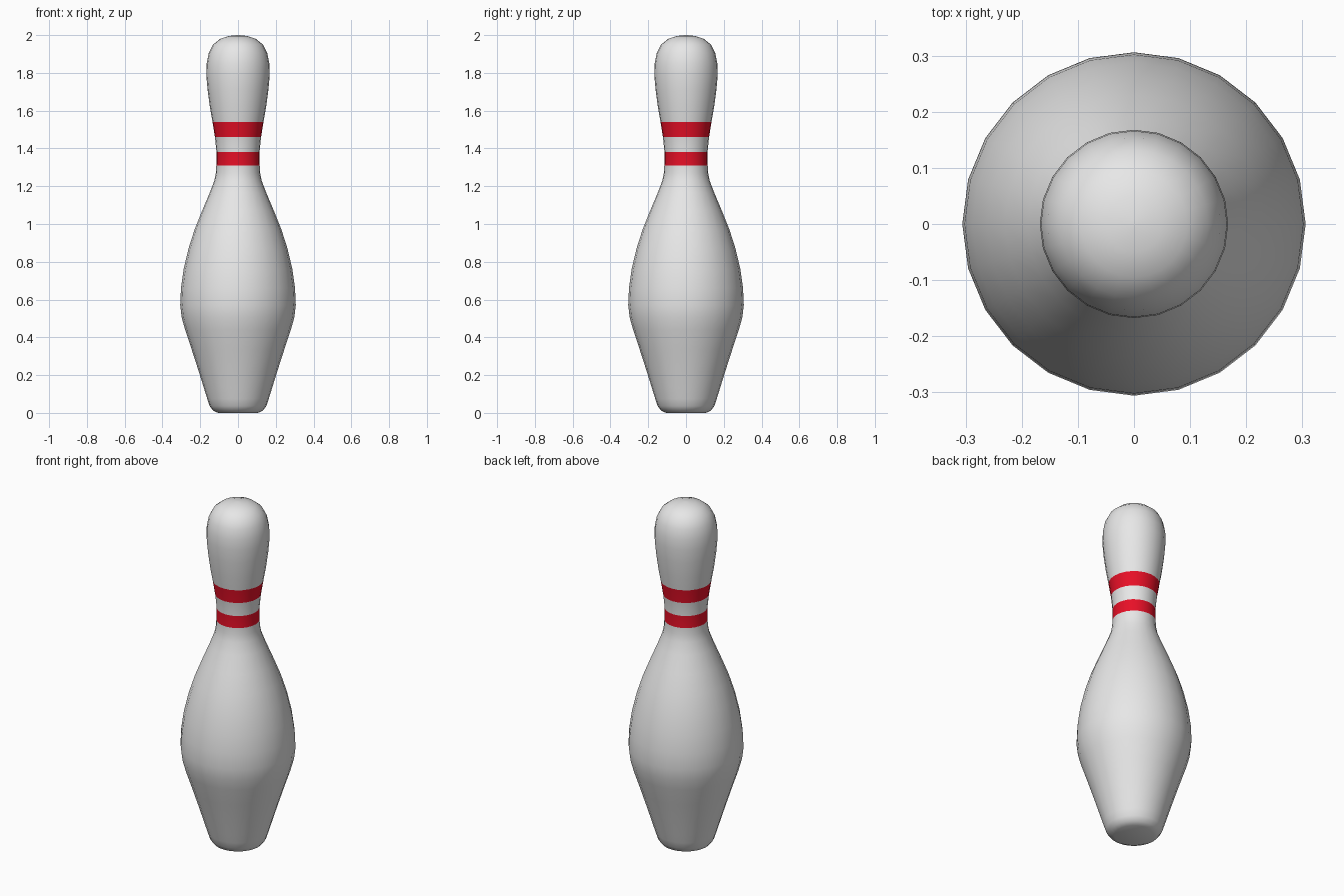
import bpy, bmesh, math

if "Cube" in bpy.data.objects:
    bpy.data.objects.remove(bpy.data.objects["Cube"])

SIDES = 24

def material(name, rgb):
    m = bpy.data.materials.new(name)
    m.diffuse_color = (*rgb, 1)
    m.use_nodes = True
    m.node_tree.nodes["Principled BSDF"].inputs["Base Color"].default_value = m.diffuse_color
    return m

# Outline of the pin: (radius, height), from base to crown
profile = [(0.105, 0.0), (0.132, 0.012), (0.15, 0.036), (0.163, 0.075), (0.18, 0.13),
           (0.208, 0.22), (0.245, 0.335), (0.28, 0.44), (0.298, 0.505), (0.306, 0.57),
           (0.302, 0.66), (0.288, 0.76), (0.262, 0.87), (0.23, 0.97), (0.19, 1.07),
           (0.15, 1.165), (0.125, 1.23), (0.117, 1.27), (0.115, 1.31), (0.114, 1.38),
           (0.122, 1.46), (0.135, 1.54), (0.149, 1.62), (0.161, 1.71), (0.168, 1.79),
           (0.166, 1.85), (0.155, 1.905), (0.132, 1.95), (0.095, 1.98), (0.05, 1.995),
           (0.008, 2.0)]
stripes = [(1.31, 1.38), (1.46, 1.54)]

# Revolve the outline
bm = bmesh.new()
rings = [[bm.verts.new((r * math.cos(math.tau * i / SIDES), r * math.sin(math.tau * i / SIDES), z))
          for i in range(SIDES)] for r, z in profile]
for a, b in zip(rings, rings[1:]):
    for i in range(SIDES):
        j = (i + 1) % SIDES
        bm.faces.new((a[i], a[j], b[j], b[i]))
bm.faces.new(rings[0][::-1])
bm.faces.new(rings[-1])

# Smooth shading, and red stripes chosen by height
for f in bm.faces:
    f.smooth = True
    z = f.calc_center_median().z
    f.material_index = int(any(lo < z < hi for lo, hi in stripes))

mesh = bpy.data.meshes.new("bowling_pin")
bm.to_mesh(mesh)
bm.free()
mesh.materials.append(material("white", (0.8, 0.8, 0.8)))
mesh.materials.append(material("red", (0.8, 0.005, 0.02)))
bpy.context.collection.objects.link(bpy.data.objects.new("bowling_pin", mesh))
